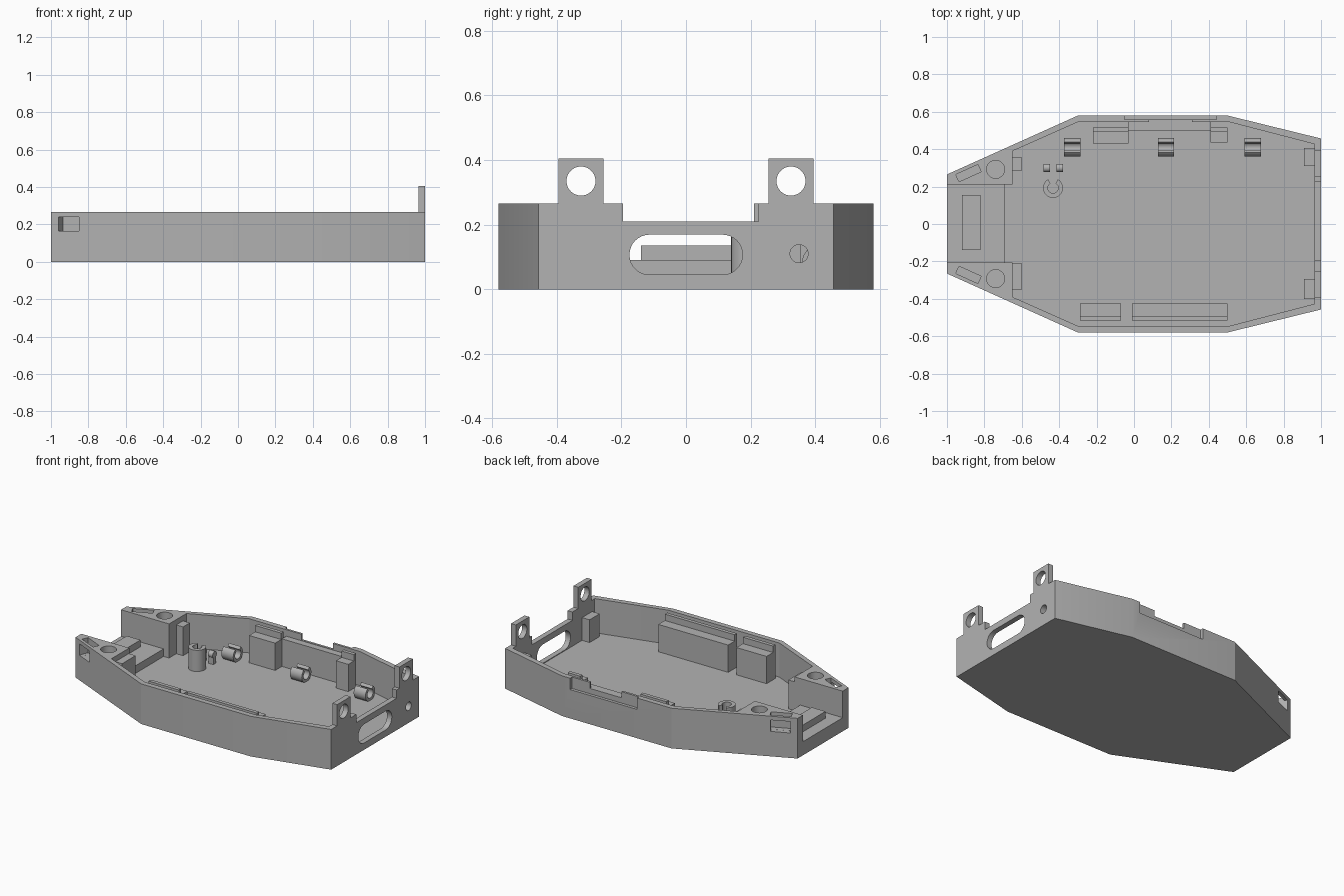
import bpy, bmesh, math
from mathutils import Matrix, Vector

if "Cube" in bpy.data.objects:
    bpy.data.objects.remove(bpy.data.objects["Cube"])

GREY = (0.45, 0.45, 0.45, 1)
mat = bpy.data.materials.new("plain_grey")
mat.use_nodes = True
mat.diffuse_color = GREY
mat.node_tree.nodes["Principled BSDF"].inputs["Base Color"].default_value = GREY

FLOOR, RIM, WALL = 0.04, 0.265, 0.965


def finish(name, bm):
    bmesh.ops.recalc_face_normals(bm, faces=bm.faces)
    mesh = bpy.data.meshes.new(name)
    bm.to_mesh(mesh)
    bm.free()
    mesh.materials.append(mat)
    obj = bpy.data.objects.new(name, mesh)
    bpy.context.collection.objects.link(obj)
    return obj


def prism(name, pts, lo, hi, axis="z"):
    """Extrude a closed profile along z (points x, y) or along x (points y, z)."""
    place = (lambda a, b, c: (a, b, c)) if axis == "z" else (lambda a, b, c: (c, a, b))
    bm = bmesh.new()
    rings = [[bm.verts.new(place(a, b, h)) for a, b in pts] for h in (lo, hi)]
    bm.faces.new(rings[0])
    bm.faces.new(rings[1])
    n = len(pts)
    for i in range(n):
        j = (i + 1) % n
        bm.faces.new((rings[0][i], rings[0][j], rings[1][j], rings[1][i]))
    return finish(name, bm)


def box(name, x0, x1, y0, y1, z0, z1):
    return prism(name, [(x0, y0), (x1, y0), (x1, y1), (x0, y1)], z0, z1)


def turned_box(name, centre, size, angle):
    bm = bmesh.new()
    m = Matrix.Translation(centre) @ Matrix.Rotation(angle, 4, "Z") @ Matrix.Diagonal((*size, 1))
    bmesh.ops.create_cube(bm, size=1, matrix=m)
    return finish(name, bm)


def arc(cx, cy, r, a0, a1, n):
    return [(cx + r * math.cos(math.radians(a0 + (a1 - a0) * i / n)),
             cy + r * math.sin(math.radians(a0 + (a1 - a0) * i / n))) for i in range(n + 1)]


def disc(name, cx, cy, r, lo, hi, axis="z"):
    return prism(name, arc(cx, cy, r, 0, 360, 40)[:-1], lo, hi, axis)


def c_ring(cx, cy, outer, inner, gap):
    """Ring profile with an opening of gap degrees towards the second axis."""
    a, b = 90 + gap / 2, 450 - gap / 2
    return arc(cx, cy, outer, a, b, 30) + arc(cx, cy, inner, b, a, 30)


def cut(obj, *cutters):
    for c in cutters:
        mod = obj.modifiers.new("cut", "BOOLEAN")
        mod.operation, mod.solver, mod.object = "DIFFERENCE", "EXACT", c
    graph = bpy.context.evaluated_depsgraph_get()
    mesh = bpy.data.meshes.new_from_object(obj.evaluated_get(graph))
    obj.modifiers.clear()
    obj.data = mesh
    for c in cutters:
        bpy.data.objects.remove(c)


def mirrored(half):
    return half + [(x, -y) for x, y in reversed(half)]


# Hull tray
outline = mirrored([(-1, 0.265), (-0.3, 0.58), (0.5, 0.58), (1, 0.457)])
inside = mirrored([(-0.65, 0.39), (-0.3, 0.545), (0.51, 0.545), (WALL, 0.427)])
hull = prism("hull_tray", outline, 0, RIM)
slot = arc(0.113, 0.107, 0.062, -90, 90, 16) + arc(-0.113, 0.107, 0.062, 90, 270, 16)
cutters = [
    prism("cavity", inside, FLOOR, 1),
    box("nose_opening", -1.1, -0.6, -0.205, 0.21, 0.09, 1),
    box("nose_floor", -0.69, -0.6, -0.205, 0.21, FLOOR, 1),
    box("stern_notch", 0.9, 1.1, -0.195, 0.225, 0.21, 1),
    prism("stern_slot", slot, 0.9, 1.1, "x"),
    disc("stern_hole", 0.35, 0.11, 0.028, 0.9, 1.1, "x"),
    box("side_recess", -0.05, 0.44, 0.56, 0.7, 0.19, 1),
    box("side_notch", 0.08, 0.31, 0.53, 0.7, 0.225, 1),
]
slope = math.atan2(0.315, 0.7)
for s in (1, -1):
    cutters += [
        turned_box("nose_pocket", (-0.885, s * 0.272, 0.265), (0.13, 0.042, 0.2), s * slope),
        turned_box("nose_window", (-0.905, s * 0.308, 0.202), (0.12, 0.06, 0.075), s * slope),
        disc("round_pocket", -0.74, s * 0.292, 0.048, 0.2, 0.4),
    ]
cut(hull, *cutters)

# Stern tabs with round holes
for side, s in (("left", 1), ("right", -1)):
    y = s * 0.325
    tab = box("stern_tab_" + side, WALL, 1, y - 0.07, y + 0.07, RIM, 0.405)
    cut(tab, disc("tab_hole", y, 0.335, 0.045, 0.9, 1.1, "x"))

# Stern corner blocks, the left one drilled in line with the wall hole
corner = box("stern_block_left", 0.91, WALL, 0.31, 0.405, FLOOR, 0.19)
cut(corner, disc("block_hole", 0.35, 0.11, 0.028, 0.8, 1.1, "x"))
box("stern_block_right", 0.91, WALL, -0.4, -0.295, FLOOR, 0.19)

# Nose ledge and bow pillars
box("nose_ledge", -0.92, -0.82, -0.14, 0.155, 0.09, 0.135)
box("bow_pillar_left", -0.65, -0.6, 0.285, 0.355, FLOOR, 0.23)
box("bow_pillar_right", -0.65, -0.6, -0.35, -0.21, FLOOR, 0.23)

# Side boxes: a lower body with a thin upright lip behind it
for name, x0, x1, y, s in (("left_box_fore", -0.22, -0.03, 0.43, 1),
                           ("left_box_aft", 0.41, 0.5, 0.435, 1),
                           ("right_box_fore", -0.29, -0.07, 0.425, -1),
                           ("right_box_aft", -0.01, 0.5, 0.425, -1)):
    ys = sorted((s * y, s * 0.493))
    box(name, x0, x1, ys[0], ys[1], FLOOR, 0.22)
    ys = sorted((s * 0.493, s * 0.517))
    box(name + "_lip", x0, x1, ys[0], ys[1], FLOOR, 0.262)
box("side_backing", -0.03, 0.41, 0.5, 0.546, FLOOR, 0.222)

# Open cable clips lying on the floor
for i, x in enumerate((-0.33, 0.17, 0.635)):
    prism(f"cable_clip_{i + 1}", c_ring(0.41, 0.085, 0.05, 0.03, 70), x - 0.043, x + 0.043, "x")

# Split upright post and its small clamp
prism("split_post", c_ring(-0.433, 0.193, 0.053, 0.028, 60), FLOOR, 0.18)
for i, x in enumerate((-0.467, -0.397)):
    disc(f"clamp_pin_{i + 1}", 0.3, 0.1, 0.022, x - 0.017, x + 0.017, "x")
    box(f"clamp_foot_{i + 1}", x - 0.017, x + 0.017, 0.285, 0.315, FLOOR, 0.1)

# Smooth the rounded surfaces, keep the edges sharp
for obj in bpy.data.objects:
    if obj.type == "MESH":
        bpy.ops.object.select_all(action="DESELECT")
        obj.select_set(True)
        bpy.context.view_layer.objects.active = obj
        bpy.ops.object.shade_smooth_by_angle(angle=math.radians(20))
